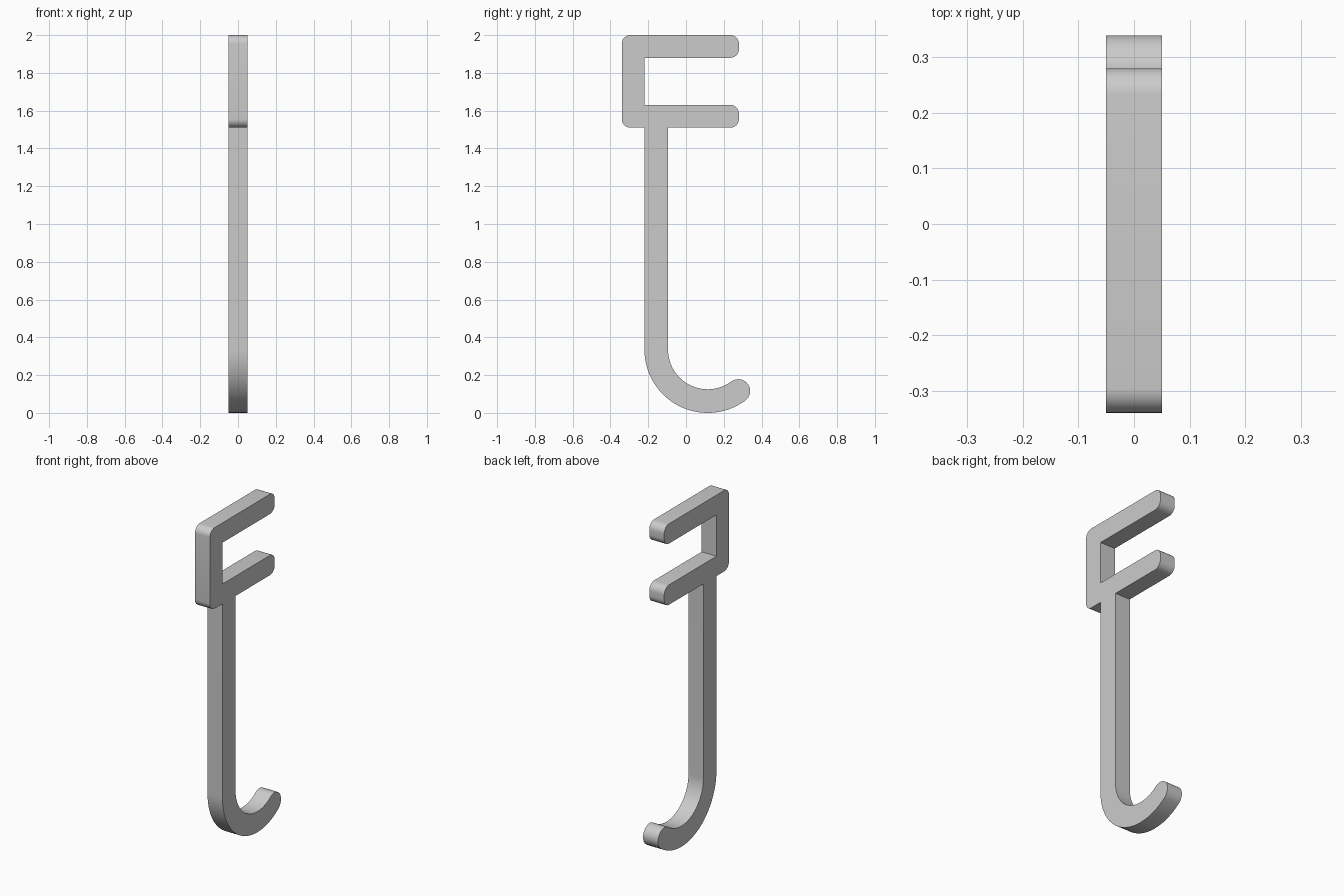
import bpy, bmesh, math
from mathutils import Vector

if "Cube" in bpy.data.objects:
    bpy.data.objects.remove(bpy.data.objects["Cube"], do_unlink=True)

grey = bpy.data.materials.new("plain grey")
grey.use_nodes = True
colour = (0.6, 0.6, 0.6, 1)
grey.diffuse_color = colour
grey.node_tree.nodes["Principled BSDF"].inputs["Base Color"].default_value = colour

HALF_WIDTH = 0.05
BEND = Vector((0.115, 0.335))   # centre of the hook bend
OUTER, INNER = 0.335, 0.21
TIP = math.radians(-53.5)


def arc(centre, radius, start, end, steps):
    """Points along an arc in the y-z plane."""
    angles = [start + (end - start) * i / steps for i in range(steps + 1)]
    return [centre + radius * Vector((math.cos(a), math.sin(a))) for a in angles]


def corner(y, z, start, radius=0.045):
    """Rounded outer corner, a quarter turn clockwise from start degrees."""
    sy = 1 if start in (90, 0) else -1
    sz = 1 if start in (90, 180) else -1
    a = math.radians(start)
    return arc(Vector((y - sy * radius, z - sz * radius)), radius, a, a - math.pi / 2, 8)


# Clamp: back plate with two rounded arms
outline = corner(-0.34, 2, 180) + corner(0.28, 2, 90) + corner(0.28, 1.88, 0)
outline += [Vector((-0.22, 1.88)), Vector((-0.22, 1.63))]
outline += corner(0.28, 1.63, 90) + corner(0.28, 1.51, 0)

# Shank and hook with a round tip
outline.append(Vector((BEND.x - INNER, 1.51)))
outline += arc(BEND, INNER, -math.pi, TIP, 32)
direction = Vector((math.cos(TIP), math.sin(TIP)))
tip_centre = BEND + direction * (OUTER + INNER) / 2
outline += arc(tip_centre, (OUTER - INNER) / 2, TIP + math.pi, TIP, 16)[1:-1]
outline += arc(BEND, OUTER, TIP, -math.pi, 40)
outline.append(Vector((BEND.x - OUTER, 1.51)))
outline += corner(-0.34, 1.51, 270)

# Extrude the outline across the width
bm = bmesh.new()
face = bm.faces.new([bm.verts.new((-HALF_WIDTH, p.x, p.y)) for p in outline])
extruded = bmesh.ops.extrude_face_region(bm, geom=[face], use_keep_orig=True)
bmesh.ops.translate(bm, vec=(2 * HALF_WIDTH, 0, 0),
                    verts=[g for g in extruded["geom"] if isinstance(g, bmesh.types.BMVert)])
bmesh.ops.recalc_face_normals(bm, faces=bm.faces)
mesh = bpy.data.meshes.new("clamp_hook")
bm.to_mesh(mesh)
bm.free()
mesh.materials.append(grey)

hook = bpy.data.objects.new("clamp_hook", mesh)
bpy.context.collection.objects.link(hook)
bpy.context.view_layer.objects.active = hook
hook.select_set(True)
bpy.ops.object.shade_smooth_by_angle(angle=math.radians(30))
